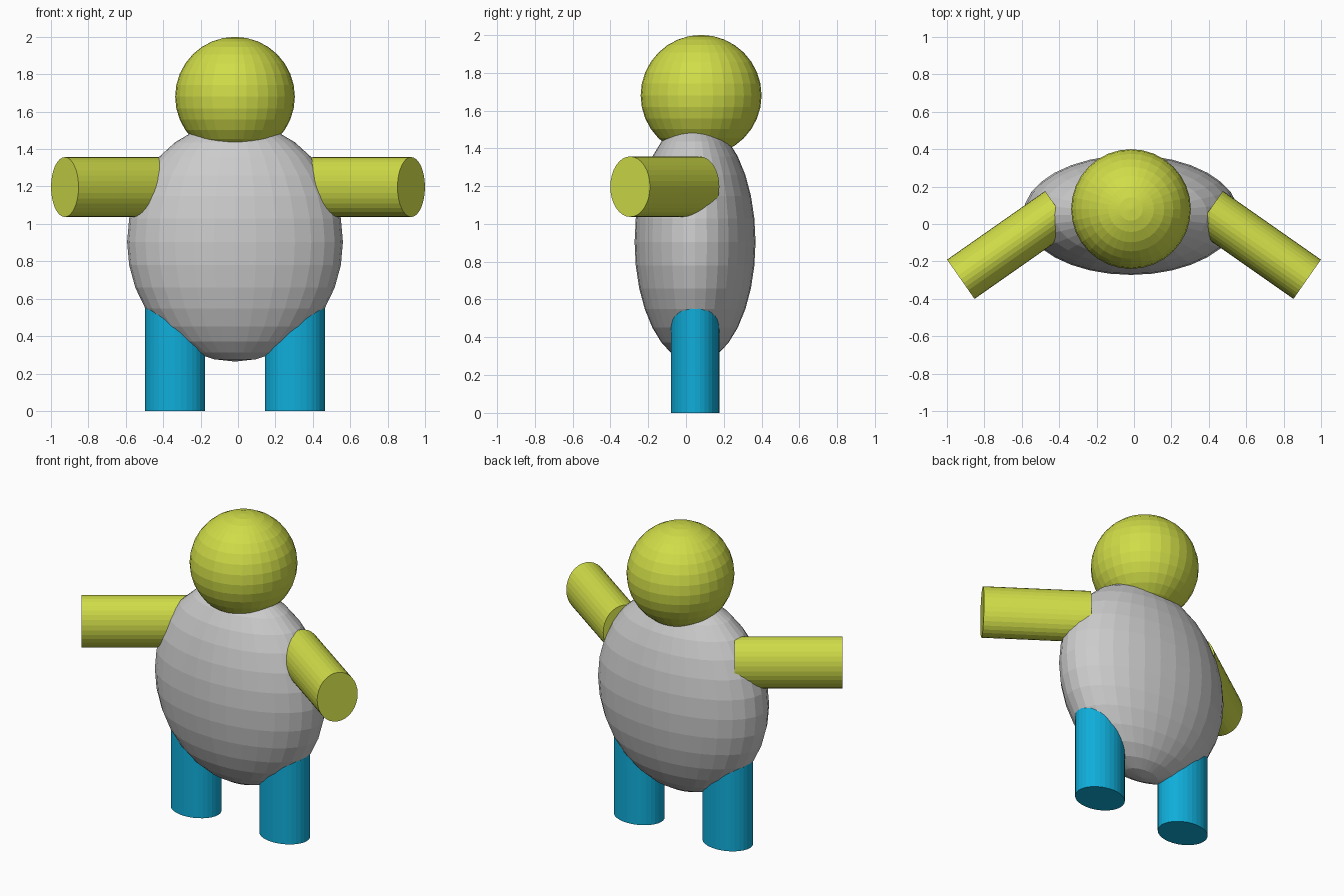
import bpy
from math import radians

if "Cube" in bpy.data.objects:
    bpy.data.objects.remove(bpy.data.objects["Cube"])


def material(name, rgb):
    m = bpy.data.materials.new(name)
    m.diffuse_color = (*rgb, 1.0)
    m.use_nodes = True
    m.node_tree.nodes["Principled BSDF"].inputs["Base Color"].default_value = m.diffuse_color
    return m


lime = material("lime", (0.63, 0.72, 0.065))
blue = material("blue", (0.005, 0.42, 0.70))


def finish(name, scale, mat=None):
    ob = bpy.context.object
    ob.name = name
    ob.scale = scale
    if mat:
        ob.data.materials.append(mat)
    return ob


def ellipsoid(name, loc, radii, mat=None):
    bpy.ops.mesh.primitive_uv_sphere_add(segments=32, ring_count=16, radius=1, location=loc)
    return finish(name, radii, mat)


def limb(name, loc, radii, mat, rot=(0, 0, 0)):
    bpy.ops.mesh.primitive_cylinder_add(vertices=32, radius=1, depth=0.64, location=loc, rotation=rot)
    return finish(name, (*radii, 1), mat)


MID_X = -0.016  # centre line of head, body and legs

# Head and flattened egg-shaped body
ellipsoid("head", (MID_X, 0.08, 1.68), (0.32, 0.32, 0.32), lime)
ellipsoid("body", (MID_X, 0.048, 0.904), (0.577, 0.32, 0.64))

for side, label in ((-1, "left"), (1, "right")):
    # Oval legs sunk into the body
    limb(label + "_leg", (MID_X + side * 0.32, 0.048, 0.32), (0.16, 0.128), blue)
    # Oval arms reaching outwards and forwards
    turn = radians(-90 + side * 55)
    limb(label + "_arm", (side * 0.664, -0.112, 1.197), (0.16, 0.128), lime,
         (0, radians(90), turn))
